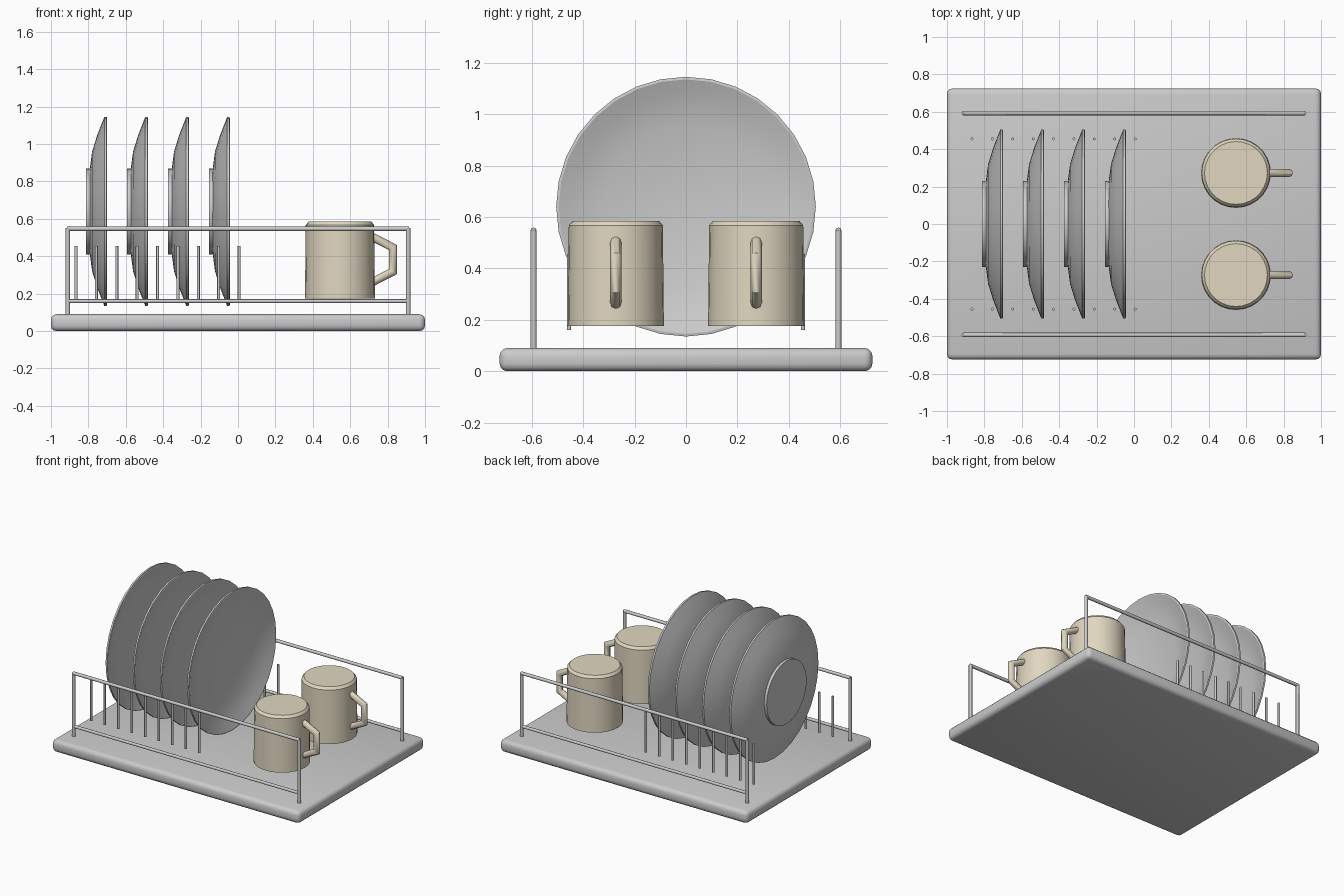
import bpy, bmesh, math
from mathutils import Vector, Matrix

if "Cube" in bpy.data.objects:
    bpy.data.objects.remove(bpy.data.objects["Cube"])

def finish(name, bm, mat=None, angle=30):
    bmesh.ops.recalc_face_normals(bm, faces=bm.faces)
    me = bpy.data.meshes.new(name)
    bm.to_mesh(me)
    bm.free()
    ob = bpy.data.objects.new(name, me)
    bpy.context.collection.objects.link(ob)
    if mat:
        me.materials.append(mat)
    bpy.ops.object.select_all(action='DESELECT')
    ob.select_set(True)
    bpy.context.view_layer.objects.active = ob
    bpy.ops.object.shade_smooth_by_angle(angle=math.radians(angle))
    return ob

def lathe(profile, segments):
    # Revolve (radius, height) points about z; both ends lie on the axis
    bm = bmesh.new()
    verts = [bm.verts.new((r, 0, z)) for r, z in profile]
    edges = [bm.edges.new(p) for p in zip(verts, verts[1:])]
    bmesh.ops.spin(bm, geom=verts + edges, cent=(0, 0, 0), axis=(0, 0, 1),
                   angle=math.tau, steps=segments)
    bmesh.ops.remove_doubles(bm, verts=bm.verts, dist=1e-4)
    return bm

def tube(name, points, radius, sides=8, mat=None):
    # Mitred round wire along a path
    pts = [Vector(p) for p in points]
    dirs = [(b - a).normalized() for a, b in zip(pts, pts[1:])]
    side = dirs[0].cross(Vector((0, 1, 0))).normalized()
    bm = bmesh.new()
    rings = []
    for i, p in enumerate(pts):
        d0, d1 = dirs[max(i - 1, 0)], dirs[min(i, len(dirs) - 1)]
        t = (d0 + d1).normalized()
        n = t.cross(Vector((0, 1, 0))).normalized()
        stretch = 1 / t.dot(d1)
        rings.append([bm.verts.new(p + radius * (math.cos(a) * stretch * n + math.sin(a) * Vector((0, 1, 0))))
                      for a in (math.tau * k / sides for k in range(sides))])
    for r0, r1 in zip(rings, rings[1:]):
        for k in range(sides):
            j = (k + 1) % sides
            bm.faces.new((r0[k], r0[j], r1[j], r1[k]))
    bm.faces.new(rings[0])
    bm.faces.new(rings[-1])
    return finish(name, bm, mat, 50)

tan = bpy.data.materials.new("tan_glaze")
tan.diffuse_color = (0.75, 0.68, 0.53, 1)
tan.use_nodes = True
tan.node_tree.nodes["Principled BSDF"].inputs["Base Color"].default_value = tan.diffuse_color

# Drip tray with rounded edges
bm = bmesh.new()
bmesh.ops.create_cube(bm, size=1, matrix=Matrix.Translation((0, 0, 0.045)) @ Matrix.Diagonal((2, 1.45, 0.09, 1)))
bmesh.ops.bevel(bm, geom=bm.edges[:], offset=0.03, segments=3, profile=0.5, affect='EDGES')
finish("drip_tray", bm, angle=40)

# Wire side rails and plate pegs, front and back
for label, s in (("front", -1), ("back", 1)):
    y = s * 0.593
    tube(label + "_top_rail", [(-0.915, y, 0.547), (0.915, y, 0.547)], 0.012)
    tube(label + "_lower_rail", [(-0.91, y, 0.16), (0.91, y, 0.16)], 0.011)
    for x in (-0.91, 0.91):
        tube(label + "_post", [(x, y, 0.08), (x, y, 0.55)], 0.012)
    for i in range(9):
        x = -0.866 + i * 0.109
        tube(label + "_peg", [(x, s * 0.455, 0.16), (x, s * 0.455, 0.455)], 0.008)

# Standing plates, facing the mugs
plate = [(0, 0), (0.23, 0), (0.23, 0.02), (0.32, 0.032), (0.41, 0.06), (0.505, 0.097),
         (0.505, 0.11), (0.495, 0.112), (0.44, 0.09), (0.32, 0.052), (0, 0.045)]
for i in range(4):
    ob = finish("plate", lathe(plate, 32))
    ob.rotation_euler = (0, math.pi / 2, 0)
    ob.location = (-0.812 + i * 0.219, 0, 0.64)

# Upturned hollow mugs with angular handles
mug = [(0, 0.585), (0.168, 0.585), (0.183, 0.567), (0.187, 0.175),
       (0.168, 0.175), (0.162, 0.55), (0, 0.55)]
for y in (-0.273, 0.273):
    ob = finish("mug", lathe(mug, 28), tan)
    ob.location = (0.545, y, 0)
    tube("mug_handle", [(0.715, y, 0.505), (0.828, y, 0.447), (0.828, y, 0.318), (0.715, y, 0.26)],
         0.022, 8, tan)
